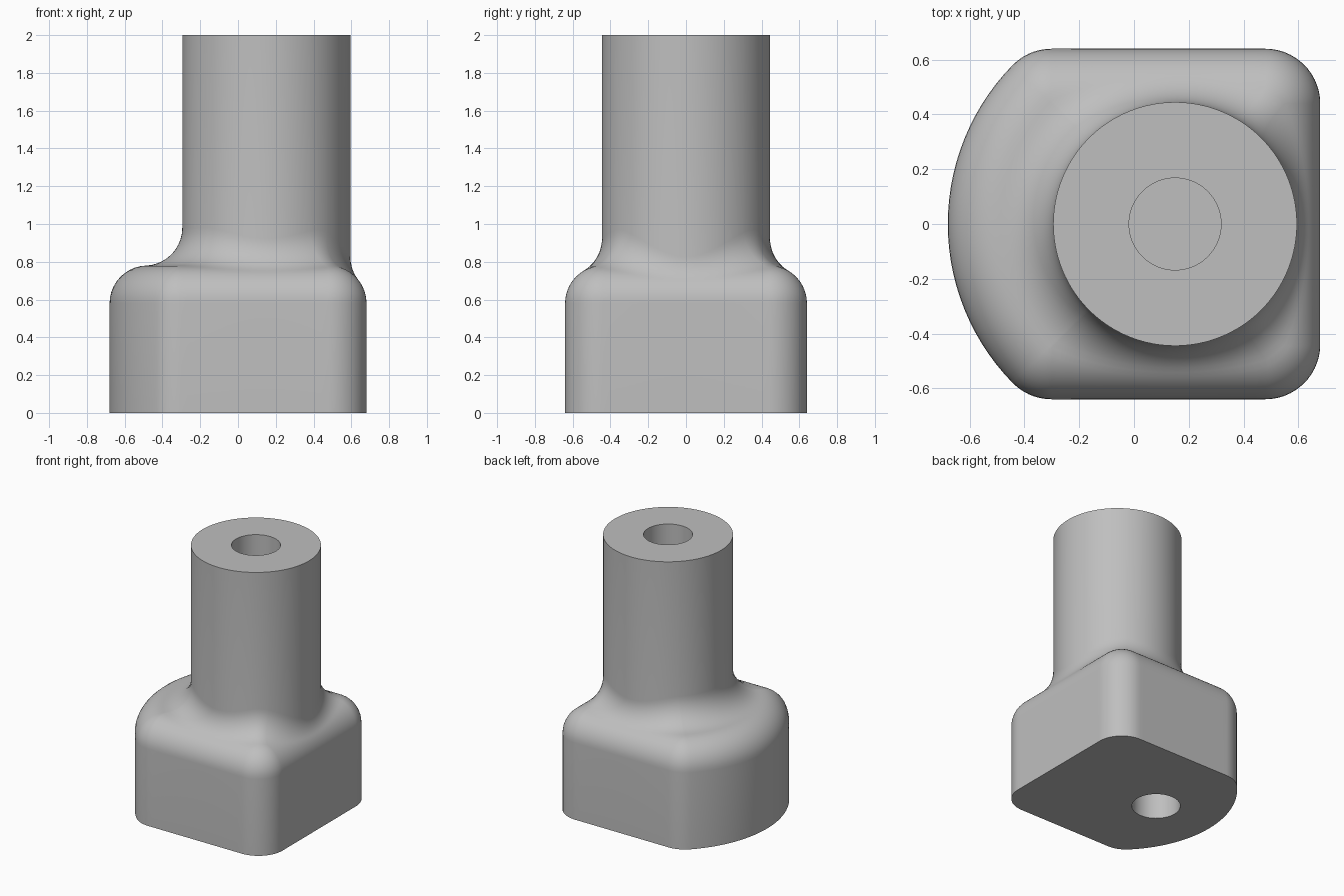
import bpy
import bmesh
from math import sin, cos, acos, asin, pi, sqrt, copysign
from mathutils import Vector

cube = bpy.data.objects.get("Cube")
if cube:
    bpy.data.objects.remove(cube, do_unlink=True)

AXIS = Vector((0.15, 0, 0))         # shaft centre
SHAFT_R, HOLE_R, ROUND = 0.445, 0.168, 0.2
TOP, SHOULDER = 2.0, 0.58           # shaft end, start of rounded shoulder
CORE_X, CORE_Y, CORE_R = 0.48, 0.44, 0.63   # base outline inset by ROUND
LOWER_HOLE = Vector((-0.2, 0, 0))
CORE_LEFT = AXIS.x - sqrt(CORE_R ** 2 - CORE_Y ** 2)
BALL_R = SHAFT_R + ROUND            # path of the fillet's centre


def core_point(c, u):
    """Closest point of the inset base outline to c."""
    options = [
        Vector((min(max(c.x, CORE_LEFT), CORE_X), copysign(CORE_Y, c.y), 0)),
        Vector((CORE_X, min(max(c.y, -CORE_Y), CORE_Y), 0)),
    ]
    if u.x < 0 and abs(u.y) * CORE_R <= CORE_Y:
        options.append(AXIS + u * CORE_R)
    return min(options, key=lambda p: (p - c).length)


def column(t):
    """One vertical section, from the lower hole to the upper hole."""
    u = Vector((cos(t), sin(t), 0))
    c = AXIS + u * BALL_R
    s = core_point(c, u)
    gap = (c - s).length
    n = (c - s).normalized()
    phi = acos(gap / (2 * ROUND))
    up = Vector((0, 0, 1))
    rim = s + n * ROUND
    hole = LOWER_HOLE + (rim - LOWER_HOLE).normalized() * HOLE_R
    pts = [hole + up * 0.45, hole, rim]
    # rounded shoulder
    for i in range(11):
        a = phi * i / 10
        pts.append(s + n * ROUND * cos(a) + up * (SHOULDER + ROUND * sin(a)))
    # hollow fillet up to the shaft
    centre = c + up * (SHOULDER + 2 * ROUND * sin(phi))
    start = (pts[-1] - centre).normalized()
    for i in range(1, 11):
        pts.append(centre + start.slerp(-u, i / 10) * ROUND)
    # shaft wall, end face and upper hole
    pts.append(AXIS + u * SHAFT_R + up * TOP)
    pts.append(AXIS + u * HOLE_R + up * TOP)
    pts.append(AXIS + u * HOLE_R + up * (TOP - 0.5))
    return pts


# Section angles, closer together where the base outline turns
breaks = [0, asin(CORE_Y / BALL_R), acos((CORE_X - AXIS.x) / BALL_R),
          acos((CORE_LEFT - AXIS.x) / BALL_R), pi - asin(CORE_Y / CORE_R), pi]
half = []
for a, b, steps in zip(breaks, breaks[1:], (12, 14, 20, 8, 14)):
    half += [a + (b - a) * i / steps for i in range(steps)]
angles = half + [pi] + [2 * pi - a for a in reversed(half[1:])]

bm = bmesh.new()
cols = [[bm.verts.new(p) for p in column(t)] for t in angles]
for k, left in enumerate(cols):
    right = cols[(k + 1) % len(cols)]
    for j in range(len(left) - 1):
        bm.faces.new((left[j], right[j], right[j + 1], left[j + 1]))
# Flat ends of the blind holes
bm.faces.new([c[0] for c in reversed(cols)])
bm.faces.new([c[-1] for c in cols])
bmesh.ops.recalc_face_normals(bm, faces=bm.faces[:])
mesh = bpy.data.meshes.new("offset_shaft_block")
bm.to_mesh(mesh)
bm.free()

body = bpy.data.objects.new("offset_shaft_block", mesh)
bpy.context.collection.objects.link(body)

grey = bpy.data.materials.new("plain_grey")
grey.use_nodes = True
colour = (0.52, 0.52, 0.52, 1)
grey.diffuse_color = colour
grey.node_tree.nodes["Principled BSDF"].inputs["Base Color"].default_value = colour
mesh.materials.append(grey)

bpy.ops.object.select_all(action='DESELECT')
body.select_set(True)
bpy.context.view_layer.objects.active = body
bpy.ops.object.shade_smooth_by_angle(angle=0.6)
